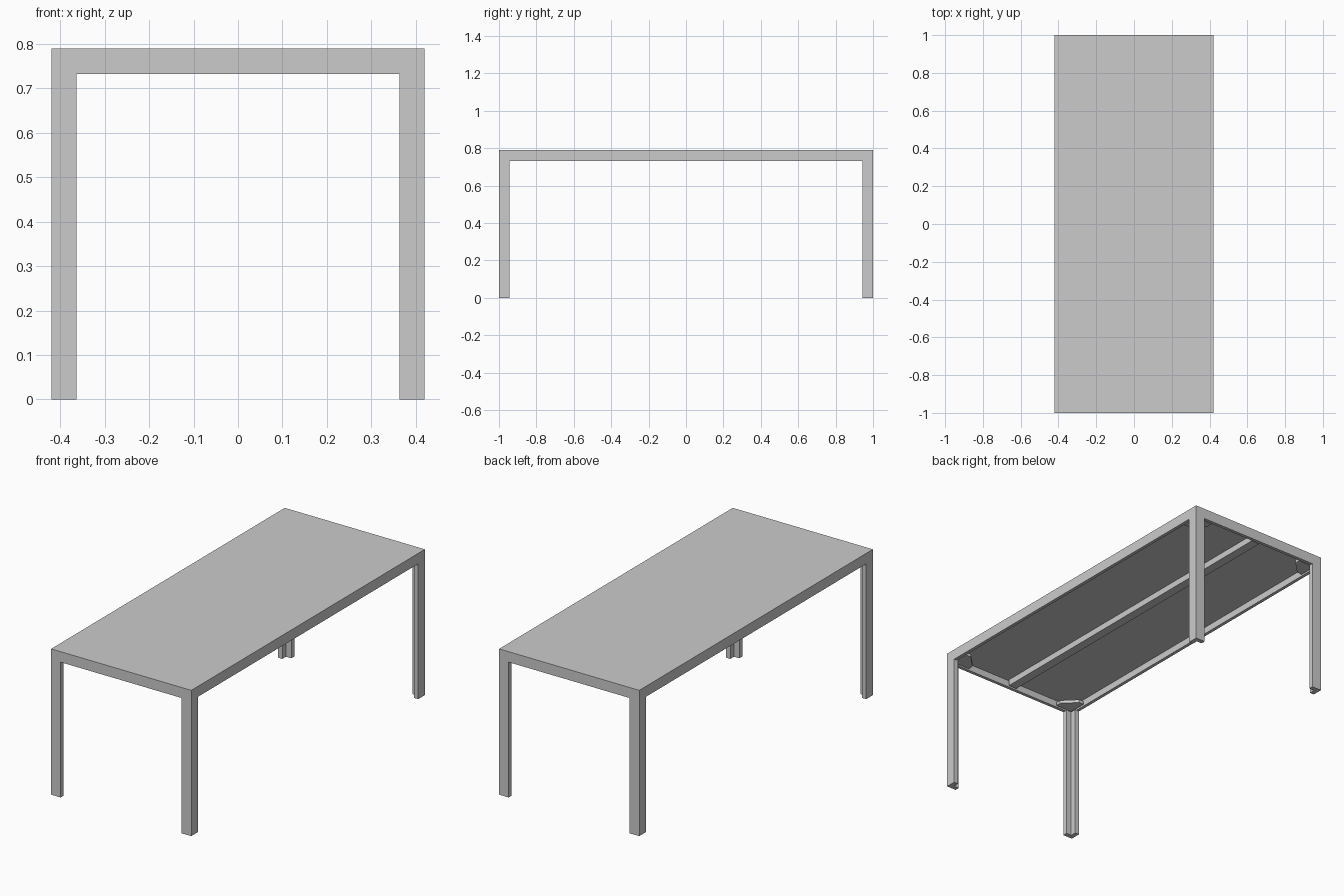
import bpy, bmesh

if "Cube" in bpy.data.objects:
    bpy.data.objects.remove(bpy.data.objects["Cube"])

HX, HY, H = 0.42, 1.0, 0.79      # half width, half length, height
LEG, WALL = 0.057, 0.025         # leg / rim size, wall thickness
RIM_Z = H - LEG


def finish(name, bm, mirror=False):
    bmesh.ops.recalc_face_normals(bm, faces=bm.faces[:])
    mesh = bpy.data.meshes.new(name)
    bm.to_mesh(mesh)
    bm.free()
    ob = bpy.data.objects.new(name, mesh)
    bpy.context.collection.objects.link(ob)
    if mirror:
        mod = ob.modifiers.new("mirror", 'MIRROR')
        mod.use_axis = (True, True, False)
    return ob


def prism(name, outline, z0, z1, mirror=False):
    """Extrude a flat outline from z0 up to z1."""
    bm = bmesh.new()
    face = bm.faces.new([bm.verts.new((x, y, z0)) for x, y in outline])
    new = bmesh.ops.extrude_face_region(bm, geom=[face])["geom"]
    for v in new:
        if isinstance(v, bmesh.types.BMVert):
            v.co.z = z1
    return finish(name, bm, mirror)


# Tabletop: shallow tray, open underneath, with a rim all around
bm = bmesh.new()
bmesh.ops.create_cube(bm, size=1)
for v in bm.verts:
    v.co = (v.co.x * 2 * HX, v.co.y * 2 * HY, RIM_Z + (v.co.z + 0.5) * LEG)
bm.normal_update()
under = min(bm.faces, key=lambda f: f.calc_center_median().z)
bmesh.ops.inset_region(bm, faces=[under], thickness=WALL)
new = bmesh.ops.extrude_face_region(bm, geom=[under])["geom"]
bmesh.ops.delete(bm, geom=[under], context='FACES')
for v in new:
    if isinstance(v, bmesh.types.BMVert):
        v.co.z = H - 0.02
finish("tabletop", bm)

# Legs: angle-section posts open towards the inside
prism("legs", [(HX, HY), (HX - LEG, HY), (HX - LEG, HY - WALL),
               (HX - WALL, HY - WALL), (HX - WALL, HY - LEG), (HX, HY - LEG)],
      0, RIM_Z + 0.002, mirror=True)

# Corner braces under the top
ix, iy = HX - WALL, HY - WALL
prism("corner_braces", [(ix, iy), (ix - 0.10, iy), (ix - 0.10, iy - 0.03),
                        (ix - 0.03, iy - 0.10), (ix, iy - 0.10)],
      RIM_Z + 0.003, RIM_Z + 0.02, mirror=True)

# Central stiffening rib along the length
prism("centre_rib", [(-0.025, -iy), (0.025, -iy), (0.025, iy), (-0.025, iy)],
      RIM_Z + 0.003, H - 0.02)
